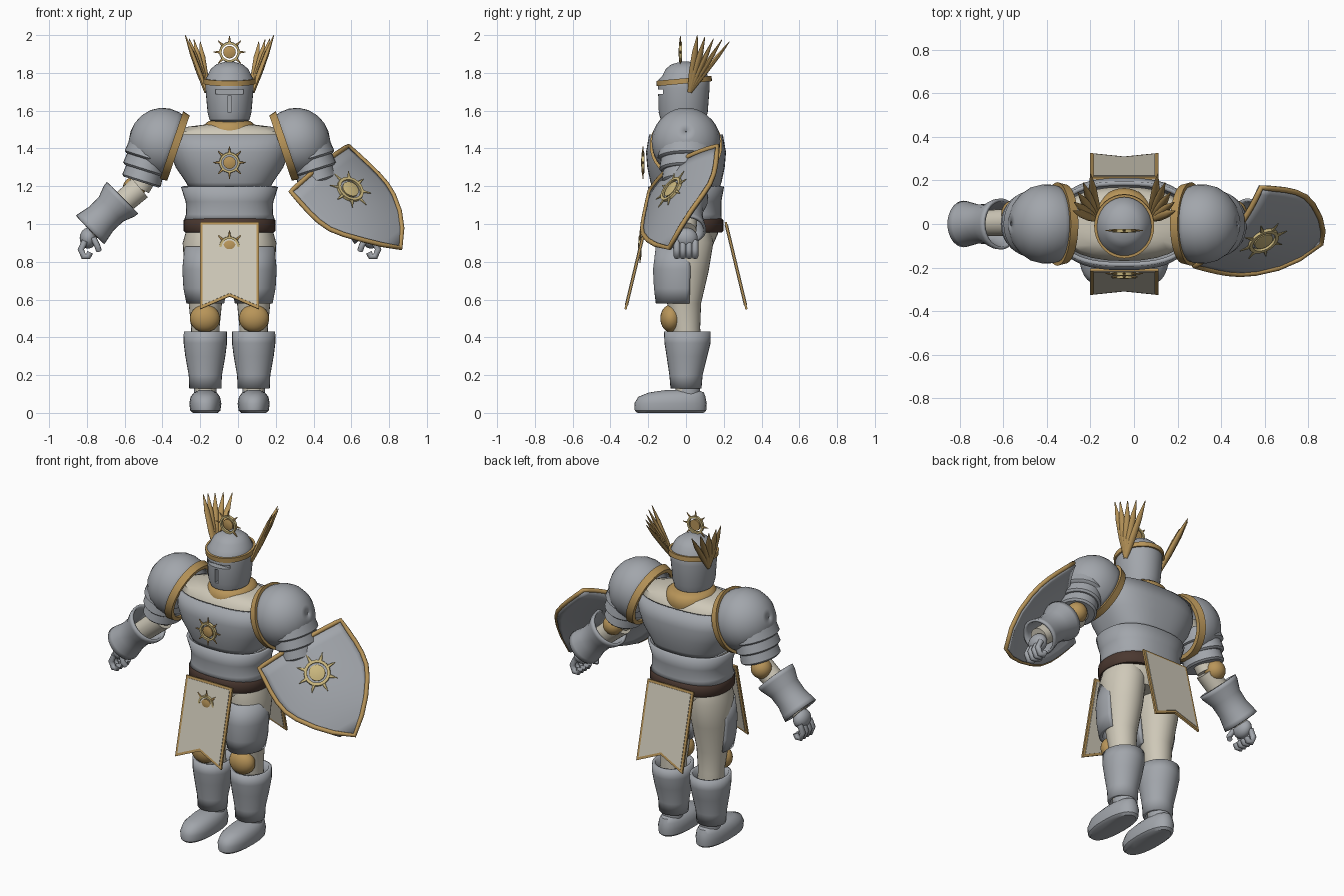
import bpy, bmesh
from math import pi, cos, sin, radians, copysign
from mathutils import Matrix, Vector

if "Cube" in bpy.data.objects:
    bpy.data.objects.remove(bpy.data.objects["Cube"])

CX = -0.045  # body centre line
made = []


def material(name, rgb):
    m = bpy.data.materials.new(name)
    m.use_nodes = True
    m.diffuse_color = (*rgb, 1)
    m.node_tree.nodes["Principled BSDF"].inputs["Base Color"].default_value = (*rgb, 1)
    return m


STEEL = material("steel", (0.36, 0.38, 0.41))
GOLD = material("gold", (0.48, 0.30, 0.10))
PALE = material("pale_gold", (0.60, 0.48, 0.21))
CREAM = material("cream_cloth", (0.62, 0.58, 0.48))
BROWN = material("brown_leather", (0.07, 0.04, 0.03))

MID = Matrix.Translation((CX, 0, 0))
SIDES = {"left": MID, "right": MID @ Matrix.Diagonal((-1, 1, 1, 1))}


def aim(loc, direction):
    """Frame at loc whose z axis follows direction."""
    return Matrix.Translation(loc) @ Vector(direction).to_track_quat('Z', 'Y').to_matrix().to_4x4()


def finish(bm, name, mat, frame=MID, solid=0):
    bm.transform(frame)
    bmesh.ops.recalc_face_normals(bm, faces=bm.faces)
    mesh = bpy.data.meshes.new(name)
    bm.to_mesh(mesh)
    bm.free()
    mesh.materials.append(mat)
    ob = bpy.data.objects.new(name, mesh)
    bpy.context.collection.objects.link(ob)
    if solid:
        mod = ob.modifiers.new("thickness", 'SOLIDIFY')
        mod.thickness = solid
        mod.offset = -1
    made.append(ob)
    return ob


def loft(name, mat, rings, frame=MID, n=28, power=2, solid=0, cap=True, loop=False, arc=None):
    """Rings are (z, rx, ry, cy); ry defaults to rx and cy to 0."""
    bm = bmesh.new()
    start, sweep = arc or (0, 2 * pi)
    rows = []
    for ring in rings:
        z, rx = ring[:2]
        ry = ring[2] if len(ring) > 2 else rx
        cy = ring[3] if len(ring) > 3 else 0
        row = []
        for i in range(n):
            a = start + sweep * i / (n - 1 if arc else n)
            c, s = cos(a), sin(a)
            row.append(bm.verts.new((rx * copysign(abs(c) ** (2 / power), c),
                                     cy + ry * copysign(abs(s) ** (2 / power), s), z)))
        rows.append(row)
    for a, b in list(zip(rows, rows[1:])) + ([(rows[-1], rows[0])] if loop else []):
        for i in range(n - 1 if arc else n):
            j = (i + 1) % n
            bm.faces.new((a[i], a[j], b[j], b[i]))
    if cap and not solid and not loop:
        bm.faces.new(rows[0])
        bm.faces.new(rows[-1])
    return finish(bm, name, mat, frame, solid)


def ball(name, mat, loc, size, frame):
    bm = bmesh.new()
    bmesh.ops.create_uvsphere(bm, u_segments=24, v_segments=14, radius=1)
    return finish(bm, name, mat, frame @ Matrix.Translation(loc) @ Matrix.Diagonal((*size, 1)))


def tube(name, mat, points, radius, frame, cyclic=False):
    cu = bpy.data.curves.new(name, 'CURVE')
    cu.dimensions = '3D'
    cu.bevel_depth, cu.bevel_resolution, cu.use_fill_caps = radius, 2, True
    sp = cu.splines.new('POLY')
    sp.points.add(len(points) - 1)
    for p, co in zip(sp.points, points):
        p.co = (*(frame @ Vector(co)), 1)
    sp.use_cyclic_u = cyclic
    cu.materials.append(mat)
    bpy.context.collection.objects.link(bpy.data.objects.new(name, cu))


def plate(name, mat, outline, thick, frame):
    bm = bmesh.new()
    face = bm.faces.new([bm.verts.new((x, y, -thick / 2)) for x, y in outline])
    new = bmesh.ops.extrude_face_region(bm, geom=[face])["geom"]
    bmesh.ops.translate(bm, verts=[v for v in new if isinstance(v, bmesh.types.BMVert)], vec=(0, 0, thick))
    return finish(bm, name, mat, frame)


def sun(name, r, frame, ring_mat, ray_mat):
    t = 0.008
    loft(name + "_ring", ring_mat, [(-t, r * .66), (t, r * .64), (t, r * .5), (-t, r * .5)], frame, loop=True)
    loft(name + "_disc", ray_mat, [(-t, r * .4), (t * .6, r * .4), (t * 1.3, r * .2)], frame)
    for i in range(8):
        f = frame @ Matrix.Rotation(i * pi / 4, 4, 'Z') @ Matrix.Translation((r * .58, 0, 0)) @ Matrix.Rotation(pi / 2, 4, 'Y')
        loft(name + "_ray", ray_mat, [(0, t * .7, r * .1), (r * .45, .002)], f, n=8)


# Torso, collar and belt
loft("cloth_body", CREAM, [(.86, .17, .13), (.95, .22, .17), (1.1, .19, .15), (1.3, .25, .17), (1.44, .31, .17),
                           (1.49, .30, .15), (1.515, .22, .12), (1.53, .1, .1)], power=2.3)
loft("breastplate", STEEL, [(1.185, .215, .175), (1.22, .23, .188), (1.3, .285, .205), (1.38, .315, .212),
                            (1.475, .32, .195)], power=2.6, solid=.02, n=48)
loft("waist_plate", STEEL, [(1.02, .225, .175), (1.05, .215, .172), (1.12, .217, .172), (1.2, .243, .187)],
     power=2.4, solid=.015, n=40)
loft("belt", BROWN, [(.955, .235, .19), (.965, .243, .198), (1.02, .243, .198), (1.03, .235, .19)], power=2.3, n=40)
loft("collar", GOLD, [(1.465, .14, .15, .01), (1.49, .145, .155, .01), (1.525, .135, .145, .01), (1.545, .11, .12, .01)], n=36)

# Helmet with visor slits
helmet = loft("helmet", STEEL, [(1.535, .08, .09, -.015), (1.55, .105, .118, -.015), (1.59, .116, .13, -.015),
                                (1.72, .128, .137, -.012), (1.765, .128, .135, -.01), (1.785, .117, .12, -.005),
                                (1.82, .1, .103, -.005), (1.845, .07, .073, -.005), (1.86, .02, .02, -.005)], n=36)
for size, z in (((.15, .1, .022), 1.70), ((.022, .1, .085), 1.635)):
    bm = bmesh.new()
    bmesh.ops.create_cube(bm, size=1)
    cutter = finish(bm, "slit_cutter", STEEL, MID @ Matrix.Translation((0, -.16, z)) @ Matrix.Diagonal((*size, 1)))
    mod = helmet.modifiers.new("slit", 'BOOLEAN')
    mod.operation, mod.object = 'DIFFERENCE', cutter
    bpy.context.view_layer.objects.active = helmet
    bpy.ops.object.modifier_apply(modifier="slit")
    made.remove(cutter)
    bpy.data.objects.remove(cutter)
loft("helmet_band", GOLD, [(-.014, .128, .138), (-.014, .138, .147), (.014, .138, .147), (.014, .125, .135)],
     MID @ Matrix.Translation((0, -.01, 1.757)) @ Matrix.Rotation(.09, 4, 'X'), n=36, loop=True)

# Sun emblems standing upright
UP = Matrix.Rotation(pi / 2, 4, 'X')
for name, y, z in (("crest_sun", -.03, 1.91), ("chest_sun", -.228, 1.325), ("tabard_sun", -.243, .88)):
    sun(name, .083, MID @ Matrix.Translation((0, y, z)) @ UP, PALE, GOLD)

# Front and back tabards with gold hem
outline = [(-.157, 0), (.157, 0), (.157, -.475), (0, -.405), (-.157, -.475)]
inner = [(-.142, -.014), (.142, -.014), (.142, -.452), (0, -.389), (-.142, -.452)]
for name, turn in (("front", 0), ("back", pi)):
    f = MID @ Matrix.Rotation(turn, 4, 'Z') @ Matrix.Translation((0, -.21, 1.01)) @ Matrix.Rotation(-.235, 4, 'X') @ UP
    plate(name + "_tabard_hem", GOLD, outline, .012, f)
    plate(name + "_tabard", CREAM, inner, .018, f)

for side, M in SIDES.items():
    part = lambda s: side + "_" + s

    # Helmet wing feathers
    root = Vector((.122, .02, 1.70))
    for tip in ((.235, .06, 2.0), (.23, .10, 1.99), (.213, .145, 1.98), (.188, .19, 1.975), (.155, .23, 1.965)):
        d = Vector(tip) - root
        h = d.length
        loft(part("wing_feather"), GOLD, [(0, .012, .012), (h * .35, .02, .013), (h * .7, .017, .011), (h, .002)],
             M @ aim(root, d), n=10)

    # Shoulder dome with gold rim
    f = M @ aim((.355, 0, 1.432), (.945, 0, .326))
    loft(part("pauldron"), STEEL, [(-.075, .167), (-.03, .18), (.02, .182), (.07, .17), (.115, .141), (.15, .1),
                                   (.172, .05), (.178, .004)], f, solid=.015, n=36)
    loft(part("pauldron_rim"), GOLD, [(-.09, .158), (-.09, .182), (-.05, .192), (-.05, .165)], f, n=36, loop=True)

    # Arm, overlapping bands, elbow and bracer
    elbow, wrist = Vector((.475, .01, 1.19)), Vector((.74, 0, .965))
    for name, a, b in (("upper_arm", Vector((.33, 0, 1.45)), elbow), ("forearm", elbow, wrist)):
        loft(part(name), CREAM, [(0, .065), ((b - a).length, .055)], M @ aim(a, b - a))
    for i, (x, z, r) in enumerate(((.425, 1.385, .125), (.44, 1.325, .118), (.455, 1.265, .107))):
        loft(part("arm_band"), STEEL, [(-.04, r * 1.1, r * .93), (.035, r * 1.2, r), (.045, r * 1.1, r * .9)],
             M @ aim((x, 0, z), (.3, 0, -.95)))
    ball(part("elbow_cap"), GOLD, (.505, .05, 1.19), (.06, .06, .06), M)
    loft(part("bracer"), STEEL, [(-.005, .118), (.02, .115), (.08, .092), (.15, .09), (.21, .102), (.235, .107)],
         M @ aim((.57, 0, 1.135), (.71, 0, -.70)), solid=.015)

    # Gauntlet
    ball(part("palm"), STEEL, (.748, 0, .925), (.045, .062, .055), M)
    for i in range(4):
        y = -.048 + .032 * i
        tube(part("finger"), STEEL, [(.765, y, .91), (.787, y, .865), (.772, y, .828), (.748, y, .828), (.738, y, .85)], .017, M)
    tube(part("thumb"), STEEL, [(.72, -.045, .925), (.70, -.06, .885), (.692, -.045, .86)], .016, M)

    # Leg, thigh plate, knee, greave and boot
    L = M @ Matrix.Translation((.128, 0, 0))
    loft(part("leg"), CREAM, [(.1, .055, .055), (.3, .075, .075, .01), (.45, .075, .075, 0), (.58, .088, .09, -.01),
                              (.75, .11, .125, -.005), (.9, .12, .145), (.97, .1, .13)], L)
    loft(part("thigh_plate"), STEEL, [(.58, .1, .13, -.03), (.66, .116, .14, -.03), (.76, .122, .145, -.03),
                                      (.88, .11, .13, -.03)], L, solid=.022, arc=(-pi * 1.03, pi * 1.15))
    ball(part("knee_cap"), GOLD, (.002, -.08, .5), (.08, .056, .073), L)
    loft(part("greave"), STEEL, [(.13, .085, .082), (.2, .088, .088), (.3, .106, .108, .005), (.37, .115, .122, .008),
                                 (.43, .114, .124, .007)], L, solid=.018)
    loft(part("ankle"), STEEL, [(.08, .06, .065, .01), (.16, .06, .065, .01)], L)
    loft(part("boot"), STEEL, [(0, .065, .175, -.082), (.012, .08, .189, -.082), (.05, .085, .192, -.082),
                               (.085, .078, .178, -.075), (.108, .06, .145, -.05), (.122, .03, .08, -.02)], L, power=2.3)

# Curved heater shield on the left arm
across, down = Vector((.575, .68, .455)).normalized(), Vector((.695, -.15, -.70))
down = (down - across * down.dot(across)).normalized()
S = Matrix((across, -down, across.cross(-down))).transposed().to_4x4()
S = Matrix.Translation((.43, -.01, 1.29)) @ S
rows = [(0, .265), (.07, .27), (.15, .275), (.22, .274), (.29, .262), (.36, .23), (.45, .168), (.53, .095), (.604, .003)]


def shield_point(s, row):
    b, w = row
    return (s * w, -b, .055 * (1 - (s * w / .275) ** 2) * (1 - (b / .604) ** 4))


bm = bmesh.new()
COLS = 16
grid = [[bm.verts.new(shield_point(-1 + 2 * i / COLS, r)) for i in range(COLS + 1)] for r in rows]
for a, b in zip(grid, grid[1:]):
    for i in range(COLS):
        bm.faces.new((a[i], b[i], b[i + 1], a[i + 1]))
finish(bm, "shield", STEEL, S, .02)
edge = [shield_point(-1 + 2 * i / COLS, rows[0]) for i in range(COLS + 1)]
edge += [shield_point(1, r) for r in rows[1:]] + [shield_point(-1, r) for r in rows[-2:0:-1]]
tube("shield_rim", GOLD, edge, .013, S, True)
sun("shield_sun", .115, S @ Matrix.Translation((0, -.2, .058)), PALE, PALE)

# Smooth shading with sharp creases
bpy.ops.object.select_all(action='DESELECT')
for ob in made:
    ob.select_set(True)
bpy.context.view_layer.objects.active = made[0]
bpy.ops.object.shade_smooth_by_angle(angle=radians(40))
